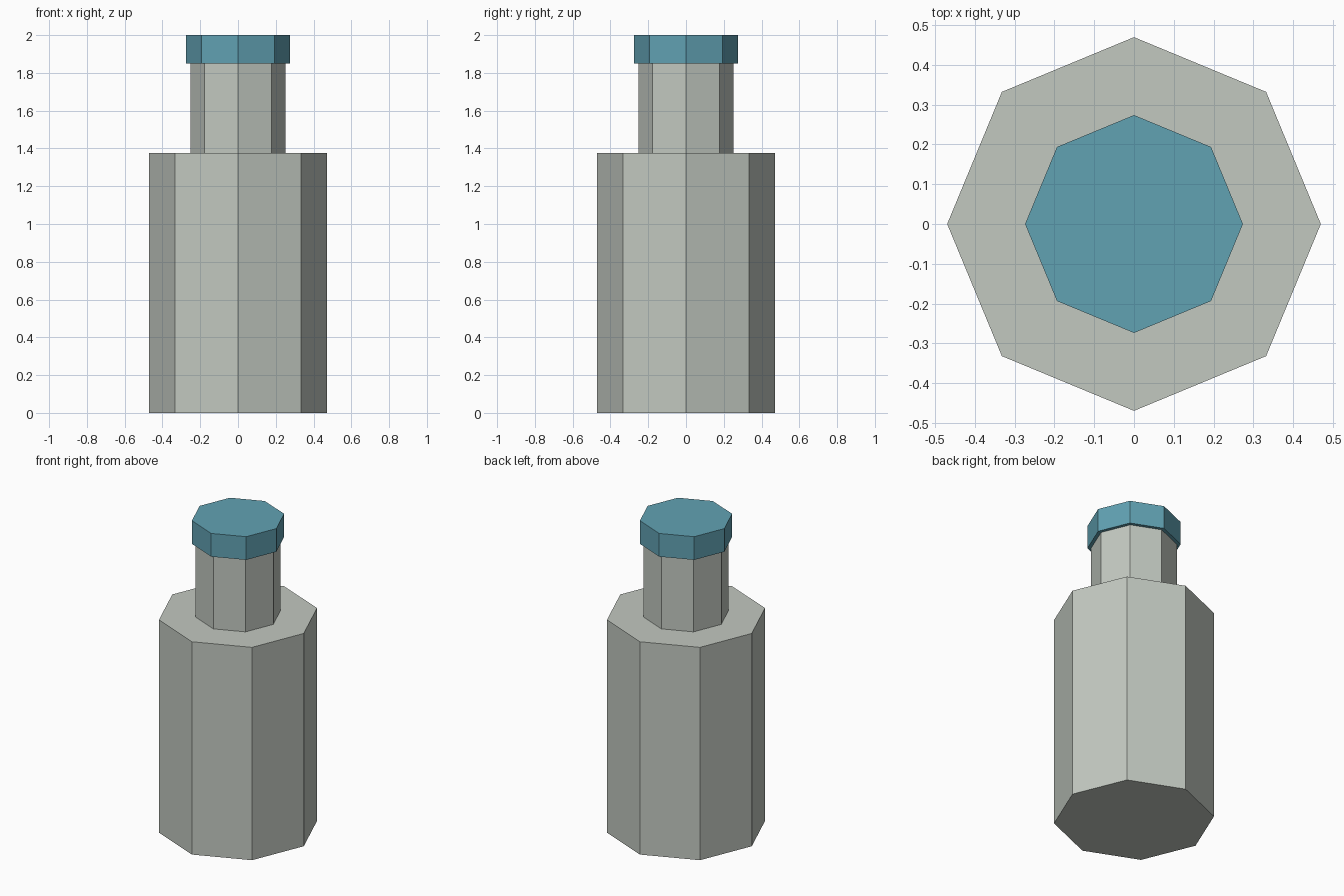
import bpy
import bmesh

default = bpy.data.objects.get("Cube")
if default:
    bpy.data.objects.remove(default, do_unlink=True)


def make_material(name, color):
    mat = bpy.data.materials.new(name)
    mat.use_nodes = True
    mat.diffuse_color = color
    mat.node_tree.nodes["Principled BSDF"].inputs["Base Color"].default_value = color
    return mat


def make_prism(name, radius, bottom, top, mat):
    """Eight-sided flat-shaded prism with corners on the x and y axes."""
    bm = bmesh.new()
    bmesh.ops.create_cone(bm, cap_ends=True, segments=8,
                          radius1=radius, radius2=radius, depth=top - bottom)
    bmesh.ops.translate(bm, verts=bm.verts, vec=(0, 0, (top - bottom) / 2))
    mesh = bpy.data.meshes.new(name)
    bm.to_mesh(mesh)
    bm.free()
    mesh.materials.append(mat)
    obj = bpy.data.objects.new(name, mesh)
    obj.location.z = bottom
    bpy.context.collection.objects.link(obj)
    return obj


grey = make_material("pale grey", (0.54, 0.58, 0.53, 1))
blue = make_material("teal blue", (0.12, 0.36, 0.45, 1))

# Wide body, narrow neck and overhanging cap
make_prism("bottle_body", 0.47, 0.0, 1.375, grey)
make_prism("bottle_neck", 0.252, 1.375, 1.85, grey)
make_prism("bottle_cap", 0.274, 1.85, 2.0, blue)
